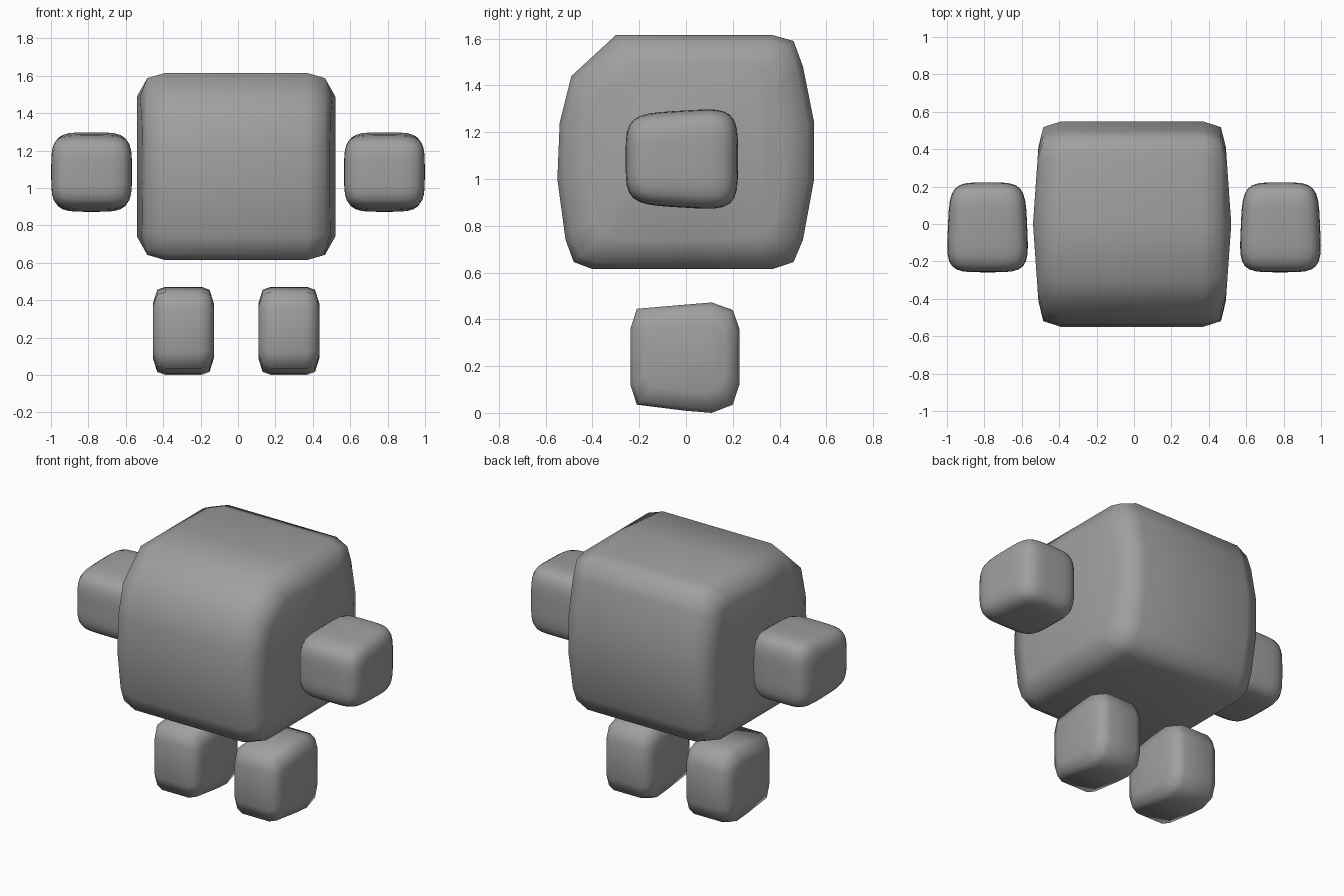
import bpy, bmesh
from mathutils import Vector

if "Cube" in bpy.data.objects:
    bpy.data.objects.remove(bpy.data.objects["Cube"])

grey = bpy.data.materials.new("stone grey")
grey.diffuse_color = (0.35, 0.35, 0.35, 1)
grey.use_nodes = True
grey.node_tree.nodes["Principled BSDF"].inputs["Base Color"].default_value = grey.diffuse_color


def finish(bm, name):
    bmesh.ops.recalc_face_normals(bm, faces=bm.faces)
    mesh = bpy.data.meshes.new(name)
    bm.to_mesh(mesh)
    bm.free()
    mesh.materials.append(grey)
    mesh.shade_smooth()
    obj = bpy.data.objects.new(name, mesh)
    bpy.context.collection.objects.link(obj)
    return obj


def bevelled_block(name, profile, rings, cx, cz, bulge=0):
    """Loft a (y, z) profile along x; rings hold (half width, y scale, z scale).
    The end caps fold along y = 0, where the profile needs a point on each side."""
    bm = bmesh.new()
    stations = [(-x, a, b) for x, a, b in reversed(rings)] + list(rings)
    loops = []
    for i, (x, sy, sz) in enumerate(stations):
        end = i in (0, len(stations) - 1)
        loop = []
        for y, z in profile:
            y *= sy
            drop = bulge * abs(y) if end else 0
            loop.append(bm.verts.new((cx + x - (drop if x > 0 else -drop), y, cz + (z - cz) * sz)))
        loops.append(loop)
    n = len(profile)
    for a, b in zip(loops, loops[1:]):
        for k in range(n):
            bm.faces.new((a[k], a[(k + 1) % n], b[(k + 1) % n], b[k]))
    i, j = [k for k, p in enumerate(profile) if p[0] == 0]
    for loop in (loops[0], loops[-1]):
        bm.faces.new(loop[i:j + 1])
        bm.faces.new(loop[j:] + loop[:i + 1])
    return finish(bm, name)


def soft_block(name, centre, half, power=4.6, grid=9):
    """Rounded cube, a little taller at the back and wider at the front."""
    bm = bmesh.new()
    bmesh.ops.create_cube(bm, size=2)
    bmesh.ops.subdivide_edges(bm, edges=bm.edges[:], cuts=grid, use_grid_fill=True)
    for v in bm.verts:
        p = v.co / sum(abs(c) ** power for c in v.co) ** (1 / power)
        p.x *= 1 - 0.05 * p.y
        p.z *= 1 + 0.07 * p.y
        v.co = Vector(p[k] * half[k] + centre[k] for k in range(3))
    return finish(bm, name)


# Body: sloped upper front edge and gently bowed sides
body = [(-0.30, 1.615), (0, 1.615), (0.37, 1.615), (0.46, 1.59), (0.50, 1.48),
        (0.548, 1.24), (0.548, 1.0), (0.50, 0.74), (0.46, 0.645), (0.37, 0.615),
        (0, 0.615), (-0.40, 0.615), (-0.48, 0.645), (-0.515, 0.74),
        (-0.55, 1.0), (-0.54, 1.24), (-0.49, 1.44)]
bevelled_block("body", body, [(0.38, 1, 1), (0.475, 0.945, 0.945), (0.53, 0.75, 0.75)],
               -0.01, 1.115, 0.07)

# Feet: bevelled blocks that taper towards the front
foot = [(-0.21, 0.445), (0, 0.463), (0.11, 0.472), (0.20, 0.44), (0.228, 0.36),
        (0.228, 0.12), (0.20, 0.035), (0.11, 0.0), (0, 0.009), (-0.21, 0.035),
        (-0.238, 0.12), (-0.238, 0.36)]
for side, x in (("left", 0.272), ("right", -0.292)):
    bevelled_block(side + "_foot", foot,
                   [(0.095, 1, 1), (0.14, 0.93, 0.93), (0.163, 0.72, 0.62)], x, 0.236)

# Hands: floating soft cubes beside the body
for side, s in (("left", 1), ("right", -1)):
    soft_block(side + "_hand", (0.783 * s, -0.018, 1.085), (0.212, 0.24, 0.207))
